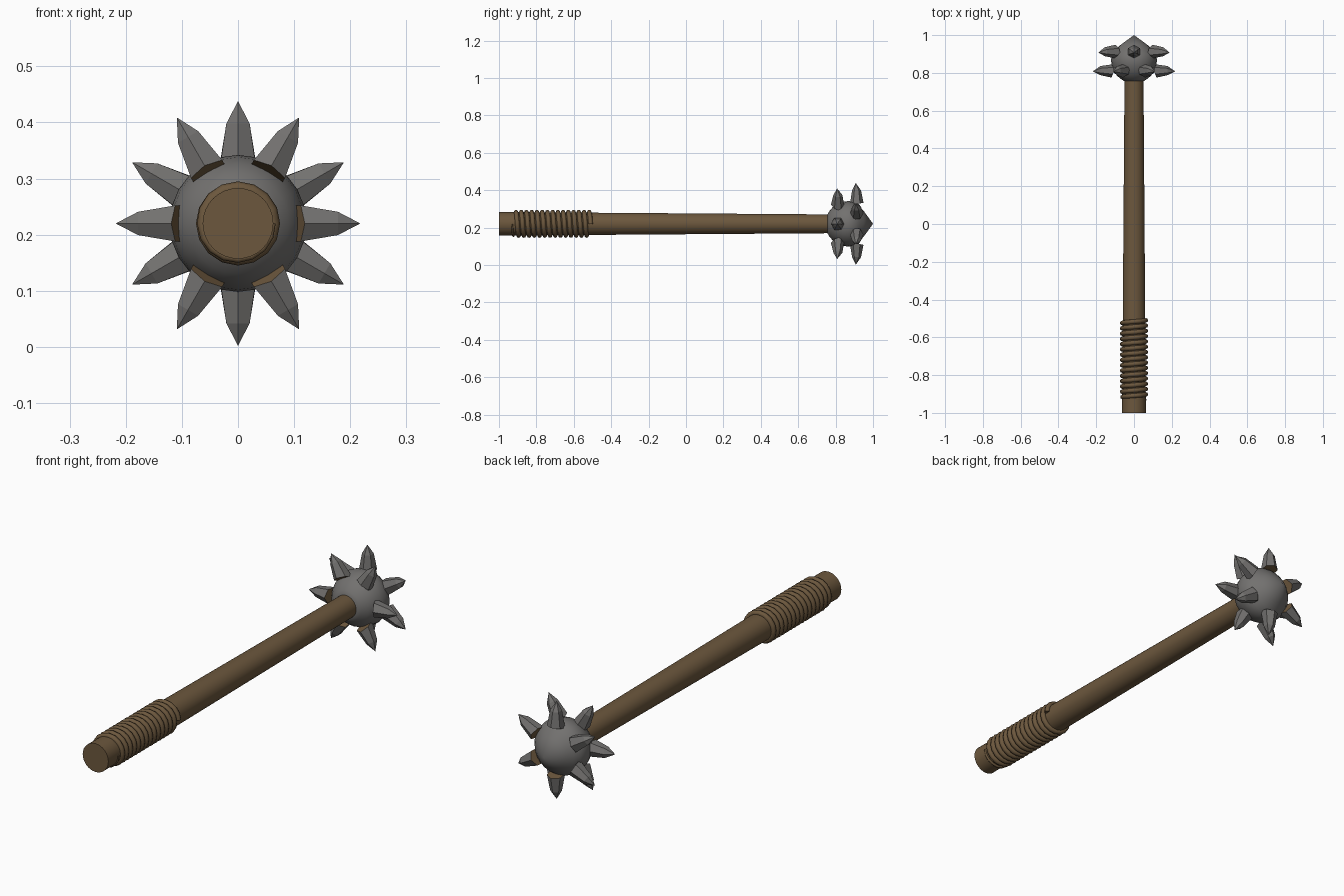
import bpy, bmesh, math
from mathutils import Vector

old = bpy.data.objects.get("Cube")
if old:
    bpy.data.objects.remove(old)

AXIS_Z = 0.22  # height of the weapon's long axis


def material(name, colour):
    m = bpy.data.materials.new(name)
    m.use_nodes = True
    m.diffuse_color = (*colour, 1)
    bsdf = m.node_tree.nodes["Principled BSDF"]
    bsdf.inputs["Base Color"].default_value = (*colour, 1)
    bsdf.inputs["Roughness"].default_value = 0.8
    return m


wood = material("brown wood", (0.15, 0.096, 0.047))
iron = material("grey iron", (0.17, 0.165, 0.16))


def point(angle, radius, y):
    """Position around the long axis."""
    return Vector((radius * math.cos(angle), y, AXIS_Z + radius * math.sin(angle)))


def finish(name, bm, mats, smooth=None):
    bmesh.ops.recalc_face_normals(bm, faces=bm.faces)
    mesh = bpy.data.meshes.new(name)
    bm.to_mesh(mesh)
    bm.free()
    for m in mats:
        mesh.materials.append(m)
    ob = bpy.data.objects.new(name, mesh)
    bpy.context.collection.objects.link(ob)
    if smooth:
        bpy.ops.object.select_all(action='DESELECT')
        ob.select_set(True)
        bpy.context.view_layer.objects.active = ob
        bpy.ops.object.shade_smooth_by_angle(angle=math.radians(smooth))
    return ob


def bridge(bm, a, b):
    n = len(a)
    for i in range(n):
        j = (i + 1) % n
        bm.faces.new((a[i], a[j], b[j], b[i]))


def lathe(name, profile, sides, mat):
    """Revolve (y, radius) pairs around the long axis; radius 0 ends in a point."""
    bm = bmesh.new()
    rings = [[bm.verts.new(point(math.tau * i / sides, r, y)) for i in range(sides)]
             for y, r in profile if r > 0]
    for a, b in zip(rings, rings[1:]):
        bridge(bm, a, b)
    bm.faces.new(rings[0])
    if profile[-1][1] == 0:
        tip = bm.verts.new(point(0, 0, profile[-1][0]))
        for i in range(sides):
            bm.faces.new((rings[-1][i], rings[-1][(i + 1) % sides], tip))
    else:
        bm.faces.new(rings[-1])
    return finish(name, bm, [mat], 40)


# Tapered shaft
lathe("handle", [(-1, 0.063), (0.8, 0.05)], 32, wood)

# Round head drawn out to a point at the far end
lathe("head", [(0.757, 0.052), (0.766, 0.067), (0.785, 0.09), (0.81, 0.107), (0.84, 0.118),
               (0.87, 0.122), (0.9, 0.115), (0.925, 0.096), (0.95, 0.069), (1.0, 0)], 24, iron)


# Cord wound around the grip
def grip_wrap(turns=15, steps=16, sides=8, start=-0.93, end=-0.51):
    bm = bmesh.new()
    rings = []
    total = turns * steps
    for s in range(total + 1):
        t = s / total
        thick = 0.012 * min(1, 0.35 + s / steps)
        y = start + (end - start) * t
        core = 0.063
        ring = []
        for k in range(sides):
            a = math.tau * k / sides
            ring.append(bm.verts.new(point(-math.tau * s / steps,
                                           core + thick * math.cos(a),
                                           y + thick * math.sin(a))))
        rings.append(ring)
    for a, b in zip(rings, rings[1:]):
        bridge(bm, a, b)
    bm.faces.new(rings[0])
    bm.faces.new(rings[-1])
    return finish("grip_wrap", bm, [wood], 50)


grip_wrap()


# Six-sided spike with a bevelled point and a wooden underside
def spike(name, angle, y, lean):
    bm = bmesh.new()
    out = point(angle, 1, 0) - point(0, 0, 0)
    side = Vector((-out.z, 0, out.x))
    centre = Vector((0, y, AXIS_Z))

    def ring(width, height, slant):
        verts = []
        for k in range(6):
            a = math.tau * k / 6
            dy = width * math.cos(a)
            verts.append(bm.verts.new(centre + out * (height + slant * dy)
                                      + side * width * math.sin(a) + Vector((0, dy, 0))))
        return verts

    base = ring(0.037, 0.105, lean)
    shoulder = ring(0.024, 0.178, 0)
    tip = bm.verts.new(centre + out * 0.218 + Vector((0, -0.004, 0)))
    bridge(bm, base, shoulder)
    for i in range(6):
        bm.faces.new((shoulder[i], shoulder[(i + 1) % 6], tip))
    underside = bm.faces.new(base)
    underside.material_index = 1
    finish(name, bm, [iron, wood])


# Two staggered rings of spikes
for i in range(6):
    spike(f"rear_spike_{i + 1}", math.radians(60 * i), 0.812, -0.38)
    spike(f"outer_spike_{i + 1}", math.radians(60 * i + 30), 0.912, 0.2)
